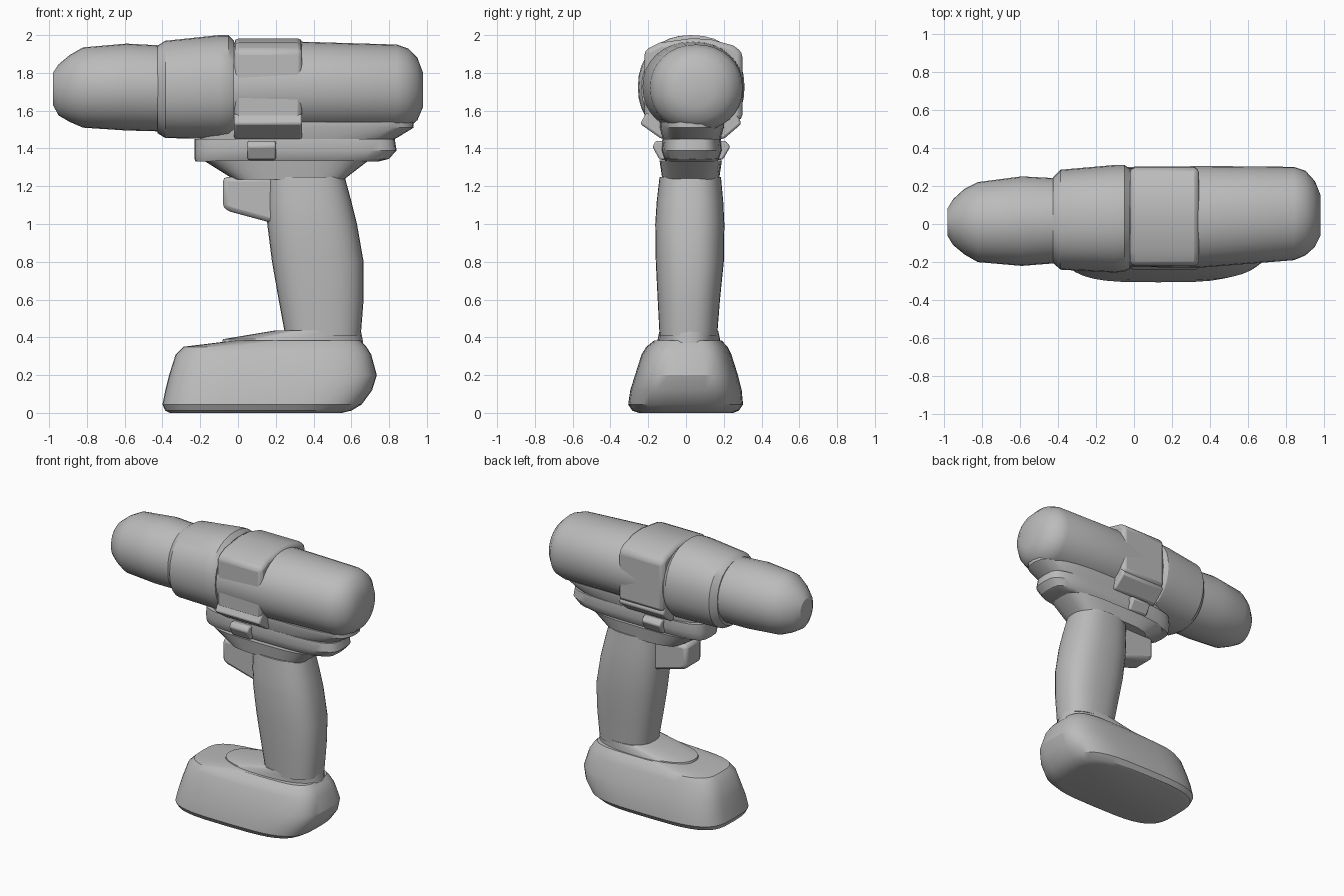
import bpy
import bmesh
from math import cos, sin, pi, copysign
from mathutils import Vector

default_cube = bpy.data.objects.get("Cube")
if default_cube:
    bpy.data.objects.remove(default_cube, do_unlink=True)

GREY = (.5, .5, .5, 1)
grey = bpy.data.materials.new("plain grey")
grey.use_nodes = True
grey.diffuse_color = GREY
grey.node_tree.nodes["Principled BSDF"].inputs["Base Color"].default_value = GREY

parts = []


def finish(name, bm, bevel=0):
    """Turn a bmesh into a named object with the shared material."""
    bmesh.ops.recalc_face_normals(bm, faces=bm.faces)
    mesh = bpy.data.meshes.new(name)
    bm.to_mesh(mesh)
    bm.free()
    mesh.materials.append(grey)
    part = bpy.data.objects.new(name, mesh)
    bpy.context.collection.objects.link(part)
    if bevel:
        modifier = part.modifiers.new("soft edges", 'BEVEL')
        modifier.width = bevel
        modifier.segments = 2
    parts.append(part)


def loft(name, axis, sections, power=2.0, sides=32):
    """Skin rounded sections: (position, low a, high a, low b, high b)."""
    bm = bmesh.new()
    rings = []
    for position, a_low, a_high, b_low, b_high in sections:
        ring = []
        for i in range(sides):
            c, s = cos(2 * pi * i / sides), sin(2 * pi * i / sides)
            u = copysign(abs(c) ** (2 / power), c)
            v = copysign(abs(s) ** (2 / power), s)
            a = (a_low + a_high + u * (a_high - a_low)) / 2
            b = (b_low + b_high + v * (b_high - b_low)) / 2
            point = (position, a, b) if axis == 'X' else (a, b, position)
            ring.append(bm.verts.new(point))
        rings.append(ring)
    for lower, upper in zip(rings, rings[1:]):
        for i in range(sides):
            j = (i + 1) % sides
            bm.faces.new((lower[i], lower[j], upper[j], upper[i]))
    bm.faces.new(rings[0])
    bm.faces.new(rings[-1])
    finish(name, bm)


def prism(name, axis, outline, start, end, bevel):
    """Extrude a closed outline along x (y, z points) or y (x, z points)."""
    bm = bmesh.new()
    if axis == 'X':
        points = [Vector((start, a, b)) for a, b in outline]
        shift = Vector((end - start, 0, 0))
    else:
        points = [Vector((a, start, b)) for a, b in outline]
        shift = Vector((0, end - start, 0))
    face = bm.faces.new([bm.verts.new(p) for p in points])
    extruded = bmesh.ops.extrude_face_region(bm, geom=[face], use_keep_orig=True)
    moved = [v for v in extruded["geom"] if isinstance(v, bmesh.types.BMVert)]
    bmesh.ops.translate(bm, verts=moved, vec=shift)
    finish(name, bm, bevel)


# Barrel: chuck, clutch collar and motor housing
loft("chuck", 'X', [
    (-.98, -.06, .08, 1.63, 1.8),
    (-.95, -.11, .13, 1.575, 1.845),
    (-.89, -.16, .185, 1.54, 1.895),
    (-.82, -.2, .22, 1.51, 1.935),
    (-.59, -.22, .25, 1.495, 1.955),
    (-.4, -.205, .24, 1.49, 1.945)])
loft("clutch_collar", 'X', [
    (-.425, -.205, .245, 1.48, 1.945),
    (-.385, -.24, .285, 1.455, 1.97),
    (-.1, -.255, .31, 1.45, 2),
    (-.05, -.25, .31, 1.45, 2),
    (-.02, -.235, .29, 1.47, 1.97)], power=2.2)
loft("motor_housing", 'X', [
    (-.03, -.225, .29, 1.48, 1.96),
    (.34, -.23, .305, 1.485, 1.965),
    (.84, -.19, .3, 1.49, 1.95),
    (.9, -.165, .28, 1.505, 1.93),
    (.95, -.12, .225, 1.55, 1.88),
    (.98, -.06, .15, 1.62, 1.8)], power=2.1)

# Gear casing straddling the barrel, with its lower rail
prism("gear_casing", 'X', [
    (-.22, 1.55), (-.22, 1.92), (-.14, 1.96), (.03, 1.983),
    (.13, 1.978), (.25, 1.945), (.298, 1.91), (.298, 1.55)],
    -.02, .34, .025)
prism("casing_rail", 'X', [
    (-.21, 1.59), (-.243, 1.53), (-.13, 1.45),
    (.2, 1.45), (.293, 1.53), (.27, 1.59)],
    -.02, .34, .012)

# Neck between barrel and grip
loft("neck_skirt", 'Z', [
    (1.43, -.2, .78, -.12, .18),
    (1.455, -.2, .84, -.125, .185),
    (1.51, -.2, .93, -.14, .2),
    (1.54, -.2, .93, -.14, .2)], power=3)
loft("neck_flange", 'Z', [
    (1.33, -.225, .74, -.105, .165),
    (1.345, -.23, .8, -.115, .175),
    (1.39, -.23, .84, -.13, .19),
    (1.45, -.23, .83, -.125, .185)], power=4)
loft("grip_collar", 'Z', [
    (1.235, -.02, .56, -.125, .175),
    (1.335, -.18, .69, -.14, .19)], power=3.5)
prism("direction_switch", 'X', [
    (-.14, 1.34), (-.178, 1.41), (-.16, 1.44),
    (.21, 1.44), (.235, 1.41), (.195, 1.34)],
    .05, .2, .01)

# Grip and trigger
loft("grip", 'Z', [
    (.41, .25, .65, -.14, .165),
    (.6, .215, .665, -.15, .18),
    (.8, .18, .665, -.16, .2),
    (1, .155, .63, -.163, .203),
    (1.12, .15, .6, -.155, .197),
    (1.25, .15, .565, -.14, .185)], power=2.5)
prism("trigger", 'Y', [
    (-.08, 1.25), (-.08, 1.085), (-.04, 1.065), (.2, 1), (.2, 1.25)],
    -.07, .11, .025)

# Foot plate and battery
loft("foot_plate", 'Z', [
    (.35, -.09, .665, -.155, .185),
    (.39, -.08, .66, -.15, .18),
    (.437, .2, .65, -.14, .17)], power=2.4)
loft("battery", 'Z', [
    (0, -.36, .55, -.25, .25),
    (.012, -.385, .6, -.285, .28),
    (.045, -.4, .655, -.306, .302),
    (.12, -.385, .71, -.295, .295),
    (.2, -.365, .735, -.27, .275),
    (.31, -.33, .705, -.235, .24),
    (.35, -.29, .68, -.21, .22),
    (.382, -.03, .65, -.17, .19)], power=3.6, sides=40)

# Smooth shading with crisp edges
bpy.ops.object.select_all(action='DESELECT')
for part in parts:
    part.select_set(True)
bpy.context.view_layer.objects.active = parts[0]
bpy.ops.object.shade_smooth_by_angle(angle=pi / 6)
